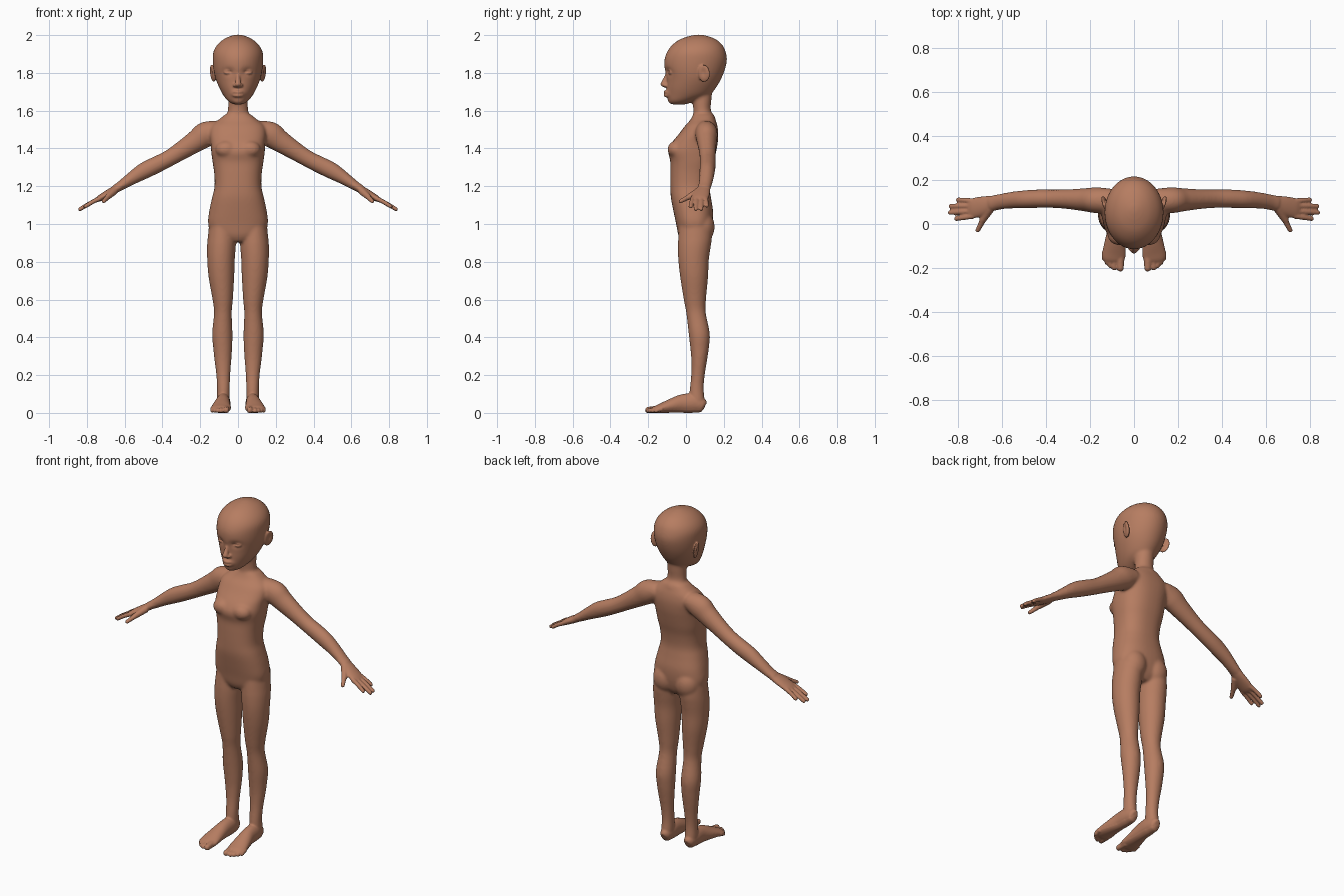
import bpy, bmesh, math
from mathutils import Vector, Matrix

Y, Z = Vector((0, 1, 0)), Vector((0, 0, 1))


def curve(pts, k=4):
    """Catmull-Rom resampling of (x, y, z, ra, rb) stations."""
    P = [Vector(p) for p in pts]
    out = []
    for i in range(len(P) - 1):
        a, b, c, d = P[max(i - 1, 0)], P[i], P[i + 1], P[min(i + 2, len(P) - 1)]
        for j in range(k):
            t = j / k
            out.append((b * 2 + (c - a) * t + (a * 2 - b * 5 + c * 4 - d) * t * t
                        + (b * 3 - a - c * 3 + d) * t ** 3) * 0.5)
    return out + [P[-1]]


def tube(bm, pts, ref, axis=None, sym=False, power=2.0, n=40):
    """Loft of rounded sections; rb runs along ref, ra across it."""
    for s in ((1, -1) if sym else (1,)):
        st = curve([(p[0] * s, *p[1:]) for p in pts])
        pos = [Vector(q[:3]) for q in st]
        rings = []
        for i, q in enumerate(st):
            t = axis or (pos[min(i + 1, len(pos) - 1)] - pos[max(i - 1, 0)]).normalized()
            u = (ref - t * ref.dot(t)).normalized()
            w = t.cross(u)
            ra, rb = max(q[3], 0.002), max(q[4], 0.002)
            ring = []
            for j in range(n):
                a = 2 * math.pi * j / n
                c, d = math.cos(a), math.sin(a)
                c = math.copysign(abs(c) ** (2 / power), c)
                d = math.copysign(abs(d) ** (2 / power), d)
                ring.append(bm.verts.new(pos[i] + w * ra * c + u * rb * d))
            rings.append(ring)
        for r0, r1 in zip(rings, rings[1:]):
            for j in range(n):
                k = (j + 1) % n
                bm.faces.new((r0[j], r0[k], r1[k], r1[j]))
        bm.faces.new(rings[0])
        bm.faces.new(rings[-1])


def stack(bm, rows, power=2.0):
    """Level sections given as (z, front y, back y, half width)."""
    tube(bm, [(0, (f + b) / 2, z, h, (b - f) / 2) for z, f, b, h in rows], Y, Z, power=power)


def blob(bm, c, r, sym=False, tilt=(0, 0)):
    for s in ((1, -1) if sym else (1,)):
        m = (Matrix.Translation((c[0] * s, c[1], c[2])) @ Matrix.Rotation(tilt[0] * s, 4, 'Z')
             @ Matrix.Rotation(tilt[1] * s, 4, 'Y') @ Matrix.Diagonal((*r, 1)))
        bmesh.ops.create_uvsphere(bm, u_segments=24, v_segments=16, radius=1, matrix=m)


def digit(bm, a, b, r0, r1, bend=0.0):
    """Finger or toe with a round tip."""
    a, b = Vector(a), Vector(b)
    d = (b - a).normalized()
    mid = (a + b) / 2 + Vector((0, 0, bend))
    pts = [(*a, r0, r0), (*mid, (r0 + r1) / 2, (r0 + r1) / 2), (*b, r1, r1),
           (*(b + d * r1 * 0.6), r1 * 0.8, r1 * 0.8), (*(b + d * r1), r1 * 0.3, r1 * 0.3)]
    tube(bm, pts, Y if abs(d.y) < 0.7 else Z, sym=True, n=20)


def fuse(name, bm, voxel, steps):
    """Merge overlapping parts into one smooth skin."""
    bmesh.ops.recalc_face_normals(bm, faces=bm.faces[:])
    me = bpy.data.meshes.new(name)
    bm.to_mesh(me)
    bm.free()
    ob = bpy.data.objects.new(name, me)
    bpy.context.collection.objects.link(ob)
    rm = ob.modifiers.new("Skin", 'REMESH')
    rm.mode = 'VOXEL'
    rm.voxel_size = voxel
    sm = ob.modifiers.new("Soften", 'SMOOTH')
    sm.factor = 0.5
    sm.iterations = steps
    bpy.context.view_layer.update()
    dg = bpy.context.evaluated_depsgraph_get()
    new = bpy.data.meshes.new_from_object(ob.evaluated_get(dg))
    ob.modifiers.clear()
    ob.data = new
    return ob


# ---- soft core: torso, neck, skull, arms, legs
bm = bmesh.new()
stack(bm, [(.905, -.02, .10, .05), (.94, -.04, .125, .13), (1.0, -.052, .14, .158),
           (1.07, -.067, .143, .152), (1.14, -.08, .132, .137), (1.2, -.083, .125, .124),
           (1.27, -.083, .133, .126), (1.33, -.083, .148, .135), (1.385, -.094, .16, .142),
           (1.43, -.075, .168, .145), (1.48, -.035, .171, .15), (1.52, -.005, .166, .14),
           (1.55, .022, .157, .105), (1.58, .038, .146, .068)], 2.4)
blob(bm, (.062, -.052, 1.395), (.058, .046, .045), True)         # chest
blob(bm, (.072, .085, .985), (.072, .067, .085), True)           # buttocks
stack(bm, [(1.5, .02, .15, .085), (1.56, .035, .156, .068), (1.6, .039, .132, .054),
           (1.66, .033, .135, .052), (1.72, .03, .14, .05)])     # neck
stack(bm, [(1.633, -.08, .0, .025), (1.65, -.095, .045, .052), (1.68, -.1, .12, .077),
           (1.72, -.103, .158, .099), (1.77, -.103, .187, .119), (1.82, -.113, .207, .13),
           (1.87, -.114, .217, .134), (1.91, -.101, .211, .131), (1.945, -.076, .195, .113),
           (1.975, -.037, .163, .081), (1.993, .01, .122, .046), (2.002, .05, .085, .015)])
blob(bm, (0, -.08, 1.692), (.044, .03, .03))                     # muzzle
blob(bm, (0, -.077, 1.655), (.03, .02, .02))                     # chin
tube(bm, [(.10, .105, 1.5, .05, .055), (.17, .108, 1.475, .067, .059),
          (.22, .11, 1.44, .059, .053), (.30, .113, 1.388, .049, .045),
          (.37, .115, 1.345, .044, .042), (.44, .115, 1.31, .045, .042),
          (.50, .112, 1.28, .044, .041), (.56, .108, 1.243, .035, .038),
          (.62, .1, 1.203, .026, .035), (.66, .092, 1.18, .021, .036)], Y, sym=True)
tube(bm, [(.08, .05, 1.02, .07, .085), (.086, .048, .93, .074, .089),
          (.088, .044, .88, .076, .087), (.09, .04, .81, .073, .081),
          (.088, .043, .72, .068, .074), (.081, .047, .6, .054, .059),
          (.08, .053, .53, .047, .052), (.083, .07, .42, .054, .056),
          (.081, .072, .34, .05, .049), (.08, .07, .28, .045, .042),
          (.078, .0635, .2, .037, .036), (.077, .057, .13, .034, .037),
          (.078, .058, .06, .034, .042), (.078, .06, .02, .03, .04)], Y, Z, sym=True)
core = fuse("core", bm, .007, 9)

# eye sockets pressed into the skull
for v in core.data.vertices:
    x, y, z = v.co
    if y < 0 and z > 1.7:
        v.co.y += .012 * math.exp(-((abs(x) - .05) / .028) ** 2 - ((z - 1.805) / .02) ** 2)

# ---- details: face, ears, hands, feet
bm = bmesh.new()
bm.from_mesh(core.data)
bpy.data.objects.remove(core)

tube(bm, [(0, -.088, 1.81, .009, .014), (0, -.104, 1.775, .011, .014),
          (0, -.118, 1.745, .016, .016), (0, -.118, 1.733, .015, .015),
          (0, -.108, 1.723, .009, .009)], Y, Z, n=24)            # nose
blob(bm, (.016, -.108, 1.734), (.011, .014, .01), True)          # nostril wings
for z, y, r in ((1.698, 0, .0085), (1.681, .002, .0095)):        # lips
    tube(bm, [(-.037, y - .085, 1.69, .003, .003), (-.02, y - .102, z, r * .8, r * .8),
              (0, y - .11, z, r, r), (.02, y - .102, z, r * .8, r * .8),
              (.037, y - .085, 1.69, .003, .003)], Z, n=20)
blob(bm, (.052, -.076, 1.804), (.025, .02, .014), True)          # eyelids
blob(bm, (.134, .095, 1.797), (.011, .033, .047), True, (-.3, .16))  # ears

# palm, fingers, thumb
tube(bm, [(.60, .1, 1.214, .022, .032), (.65, .093, 1.183, .021, .036),
          (.69, .082, 1.16, .02, .044), (.73, .072, 1.137, .017, .046),
          (.752, .07, 1.126, .011, .042)], Y, sym=True)
for yb, xt, yt, zt in ((.036, .808, .024, 1.093), (.059, .836, .052, 1.079),
                       (.083, .833, .081, 1.08), (.105, .8, .11, 1.097)):
    digit(bm, (.73, yb, 1.136), (xt, yt, zt), .0125, .0105, .003)
digit(bm, (.655, .07, 1.175), (.69, .015, 1.143), .021, .015)
digit(bm, (.685, .022, 1.147), (.711, -.029, 1.12), .0145, .0105)

# foot and toes
tube(bm, [(.078, .1, .035, .014, .02), (.078, .088, .04, .028, .036),
          (.078, .04, .052, .037, .05), (.08, -.02, .05, .039, .048),
          (.086, -.08, .038, .047, .036), (.09, -.13, .026, .053, .025),
          (.09, -.16, .02, .049, .018), (.09, -.172, .018, .042, .012)], Z, sym=True)
digit(bm, (.064, -.14, .021), (.062, -.201, .016), .02, .0155)
for x, y, r in ((.09, -.2, .0115), (.108, -.19, .011), (.123, -.176, .0105), (.136, -.158, .0105)):
    digit(bm, (x - .002, -.125, .022), (x, y, .013), .013, r, .003)

body = fuse("body", bm, .005, 3)

# eye slits, hollow of the ears, flat soles
for v in body.data.vertices:
    x, y, z = v.co
    if z > 1.7 and y < -.05:
        v.co.y += .006 * math.exp(-((z - 1.806) / .005) ** 2 - ((abs(x) - .053) / .021) ** 4)
    elif z > 1.7 and abs(x) > .134:
        v.co.x -= math.copysign(.007, x) * math.exp(-((y - .092) / .014) ** 2 - ((z - 1.803) / .024) ** 2)
    v.co.z = max(z, .002) - .002 if z < .02 else z

skin = bpy.data.materials.new("brown skin")
skin.diffuse_color = (.47, .205, .12, 1)
body.data.materials.clear()
body.data.materials.append(skin)
body.data.polygons.foreach_set("use_smooth", [True] * len(body.data.polygons))
body.data.update()
